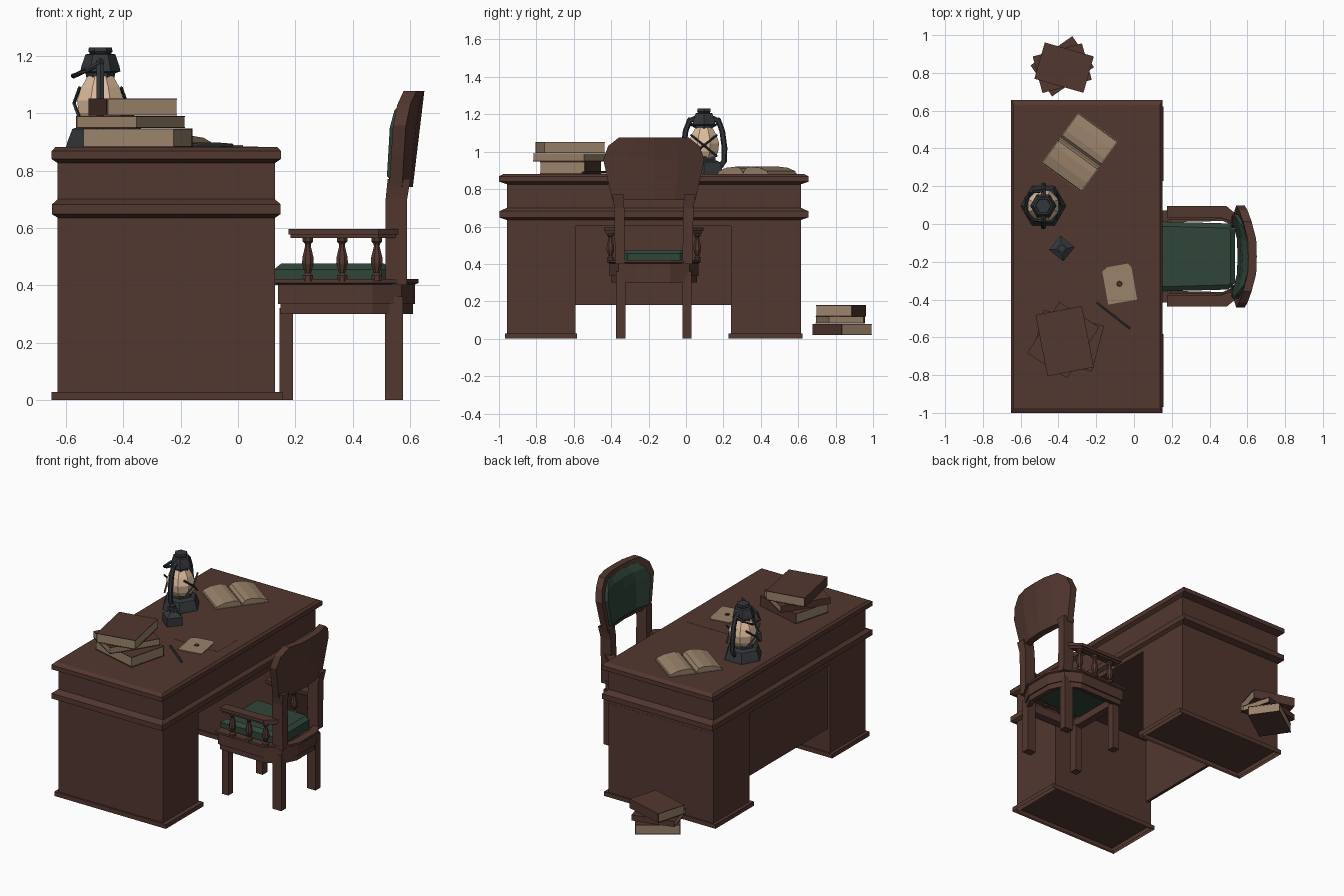
import bpy, math
from mathutils import Vector, Matrix

if "Cube" in bpy.data.objects:
    bpy.data.objects.remove(bpy.data.objects["Cube"])

def mat(name, r, g, b):
    m = bpy.data.materials.new(name)
    m.diffuse_color = (r, g, b, 1)
    m.use_nodes = True
    m.node_tree.nodes["Principled BSDF"].inputs["Base Color"].default_value = m.diffuse_color
    return m

WOOD = mat("dark wood", .085, .038, .029)
GREEN = mat("green leather", .030, .060, .042)
PAPER = mat("aged paper", .32, .225, .145)
GLASS = mat("lamp glass", .72, .50, .33)
IRON = mat("dark iron", .034, .038, .043)

def mesh(name, verts, faces, m):
    me = bpy.data.meshes.new(name)
    me.from_pydata([tuple(v) for v in verts], [], faces)
    me.materials.append(m)
    ob = bpy.data.objects.new(name, me)
    bpy.context.collection.objects.link(ob)
    return ob

def loft(name, rings, m, bottom=True, top=True, M=None):
    """Skin a stack of equal-length counter-clockwise rings."""
    n = len(rings[0])
    verts = [Vector(p) for r in rings for p in r]
    if M:
        verts = [M @ v for v in verts]
    faces = [(k*n+i, k*n+(i+1) % n, (k+1)*n+(i+1) % n, (k+1)*n+i)
             for k in range(len(rings)-1) for i in range(n)]
    if bottom:
        faces.append(tuple(reversed(range(n))))
    if top:
        faces.append(tuple(range(len(verts)-n, len(verts))))
    return mesh(name, verts, faces, m)

def rect(x0, x1, y0, y1, z):
    return [(x0, y0, z), (x1, y0, z), (x1, y1, z), (x0, y1, z)]

def box(name, x0, x1, y0, y1, z0, z1, m, M=None, bottom=True):
    return loft(name, [rect(x0, x1, y0, y1, z0), rect(x0, x1, y0, y1, z1)], m, bottom, True, M)

def turned(name, profile, n, loc, m, rot=0):
    rings = [[(r*math.cos(rot+2*math.pi*i/n), r*math.sin(rot+2*math.pi*i/n), z)
              for i in range(n)] for r, z in profile]
    return loft(name, rings, m, M=Matrix.Translation(loc))

def tube(name, path, r, m, n=6):
    P = [Vector(p) for p in path]
    rings = []
    for i, p in enumerate(P):
        t = (P[min(i+1, len(P)-1)] - P[max(i-1, 0)]).normalized()
        ref = Vector((1, 0, 0)) if abs(t.x) < .8 else Vector((0, 0, 1))
        u = ref.cross(t).normalized()
        v = t.cross(u)
        rings.append([p + r*(u*math.cos(2*math.pi*k/n) + v*math.sin(2*math.pi*k/n)) for k in range(n)])
    return loft(name, rings, m)

def place(x, y, z, deg):
    return Matrix.Translation((x, y, z)) @ Matrix.Rotation(math.radians(deg), 4, 'Z')

# ---- desk ----
CY = -.172
def desk_rect(z, e):
    return rect(-.25-.379-e, -.25+.379+e, CY-.786-2*e, CY+.786+2*e, z)
loft("desk_top", [desk_rect(z, e) for z, e in
     [(.604, 0), (.635, 0), (.648, .02), (.682, .02), (.70, 0), (.826, 0),
      (.84, .021), (.868, .021), (.882, .008)]], WOOD)
for side, y0, y1 in (("near", -.957, -.59), ("far", .24, .615)):
    box(side+"_pedestal", -.629, .129, y0, y1, 0, .61, WOOD, bottom=False)
    box(side+"_plinth", -.65, .157, y0-.012, y1+.008, 0, .028, WOOD, bottom=False)
box("modesty_panel", -.61, -.59, -.60, .25, .18, .61, WOOD)
box("writing_mat", -.25, .07, -.31, -.105, .88, .883, WOOD)

# ---- chair seat ----
def seat_ring(g, z):
    half = [(.14-g, -.232-g), (.47, -.238-g), (.57+g*.5, -.19-g*.7), (.618+g, -.09)]
    return [(x, CY+y, z) for x, y in half] + [(x, CY-y, z) for x, y in reversed(half)]
loft("seat_frame", [seat_ring(-.05, .31), seat_ring(-.008, .30), seat_ring(-.008, .335), seat_ring(0, .335),
     seat_ring(0, .403), seat_ring(.012, .408), seat_ring(.012, .422), seat_ring(-.04, .422)],
     WOOD, False, False)
def pad(g, z):
    return [(.125+g, CY-.185+g, z), (.50, CY-.175+g, z), (.535-g, CY-.14, z),
            (.535-g, CY+.14, z), (.50, CY+.175-g, z), (.125+g, CY+.185-g, z)]
loft("seat_cushion", [pad(.0, .40), pad(0, .455), pad(.025, .475)], GREEN)

# ---- chair back: bowed panel with padded front ----
def bow(z, w, front, back):
    f = [-1, -.5, 0, .5, 1]
    def pt(k, off):
        dy = k*w
        return (.61+.12*(z-.743)-.05*max(0, abs(dy)-.08)/.19-off, CY+dy, z)
    return [pt(k, front) for k in reversed(f)] + [pt(k, back) for k in f]
loft("chair_back", [bow(z, w, .045, 0) for z, w in
     [(.743, .222), (.85, .247), (.957, .27), (1.03, .245), (1.077, .185)]], WOOD)
loft("back_cushion", [bow(z, w, o, .03) for z, w, o in
     [(.755, .165, .046), (.78, .19, .066), (.95, .222, .068), (1.01, .195, .066), (1.052, .15, .046)]], GREEN)

# ---- chair legs, posts and arms ----
for s, side in ((-1, "right"), (1, "left")):
    def ybox(a, b):
        return sorted((CY+s*a, CY+s*b))
    box(side+"_front_leg", .145, .192, *ybox(.152, .202), 0, .32, WOOD)
    box(side+"_back_leg", .512, .575, *ybox(.152, .202), 0, .36, WOOD)
    loft(side+"_back_post", [rect(.515, .59, *ybox(.153, .207), .40),
         rect(.515, .59, *ybox(.158, .212), .70), rect(.522, .602, *ybox(.162, .222), .77)], WOOD)
    for g, z0, z1, part in ((.004, .576, .596, "arm_rail"), (-.004, .564, .576, "arm_trim")):
        outline = [(.18-g, .208-g), (.46, .208-g), (.55, .18-g), (.56, .205+g), (.49, .262+g), (.18-g, .262+g)]
        if s < 0:
            outline = [(x, -y) for x, y in reversed(outline)]
        loft(side+"_"+part, [[(x, CY+y, z) for x, y in outline] for z in (z0, z1)], WOOD)
    for i, x in enumerate((.244, .363, .484)):
        turned(f"{side}_baluster_{i+1}", [(.02, .415), (.02, .434), (.011, .442), (.022, .475), (.021, .497),
               (.011, .535), (.012, .545), (.02, .552), (.02, .57)], 8, (x, CY+s*.232, 0), WOOD, math.pi/8)

# ---- books ----
def book(name, x, y, z, deg, w, h, t):
    M = place(x, y, z, deg)
    box(name+"_pages", -w/2+.004, w/2-.002, -h/2+.002, h/2-.002, .003, t-.003, PAPER, M)
    box(name+"_lower_cover", -w/2, w/2, -h/2, h/2, 0, .004, WOOD, M)
    box(name+"_upper_cover", -w/2, w/2, -h/2, h/2, t-.004, t, WOOD, M)
    box(name+"_spine", -w/2, -w/2+.006, -h/2, h/2, .004, t-.004, WOOD, M)

book("desk_book_1", -.35, -.618, .882, -105, .25, .33, .065)
book("desk_book_2", -.375, -.615, .948, -32, .25, .32, .043)
book("desk_book_3", -.367, -.62, .992, 11, .25, .33, .06)
book("floor_book_1", -.38, .835, .02, 125, .20, .27, .06)
book("floor_book_2", -.38, .825, .082, -75, .20, .27, .037)
book("floor_book_3", -.37, .828, .12, -106, .20, .27, .06)

# ---- open book: two bulging page blocks on a thin cover ----
M = place(-.287, .38, .882, 54)
box("open_book_cover", -.166, .166, -.13, .13, 0, .004, PAPER, M)
for s, side in ((-1, "left"), (1, "right")):
    prof = [(.004, .004), (.163, .004), (.160, .014), (.11, .032), (.05, .038), (.018, .030), (.004, .010)]
    ends = [[(s*x, y, z) for x, z in prof] for y in ((.128, -.128) if s > 0 else (-.128, .128))]
    loft("open_book_"+side+"_pages", ends, PAPER, M=M)

# ---- letter, seal and pen ----
M = place(-.077, -.317, .884, 10)
pts = [(-.078, -.098), (.078, -.098), (.078, .075), (.062, .098), (-.05, .098), (-.078, .08)]
loft("letter", [[(x, y, z) for x, y in pts] for z in (0, .005)], PAPER, M=M)
turned("wax_seal", [(.016, .887), (.013, .894)], 8, (-.077, -.317, 0), WOOD)
tube("pen", [(-.197, -.415, .89), (-.17, -.437, .89), (-.06, -.523, .89), (-.02, -.554, .887)], .007, IRON)

# ---- ink bottle ----
turned("ink_bottle", [(.068, .882), (.068, .935), (.03, .955), (.026, .962), (.034, .966), (.034, .985),
       (.018, .99)], 4, (-.382, -.13, 0), IRON, .1)
turned("ink_stopper", [(.02, .96), (.02, 1.0)], 8, (-.382, -.13, 0), IRON)

# ---- lantern ----
LX, LY = -.48, .096
L = (LX, LY, 0)
turned("lantern_base", [(.12, .882), (.115, .90), (.098, .945), (.07, .955), (.07, .975)], 6, L, IRON)
turned("lantern_glass", [(.062, .965), (.082, 1.0), (.088, 1.045), (.072, 1.09), (.048, 1.13)], 8, L, GLASS, math.pi/8)
turned("lantern_cap", [(.048, 1.118), (.052, 1.14), (.07, 1.146), (.066, 1.165), (.052, 1.205),
       (.036, 1.208), (.042, 1.215), (.040, 1.23)], 6, L, IRON)
for s, side in ((-1, "right"), (1, "left")):
    tube(side+"_lantern_post", [(LX, LY+s*d, z) for d, z in
         [(.085, .92), (.108, .95), (.11, 1.02), (.098, 1.11), (.078, 1.165), (.04, 1.18)]], .015, IRON)
    for k in (-1, 1):
        tube(f"{side}_guard_wire_{k}", [(LX+s*.07, LY-k*.07, .975), (LX+s*.092, LY, 1.035),
             (LX+s*.072, LY+k*.07, 1.09)], .006, IRON, 4)
tube("lantern_handle", [(LX+x, LY+y, z) for x, y, z in
     [(0, -.08, 1.175), (-.05, -.075, 1.15), (-.092, -.04, 1.13), (-.095, .04, 1.13),
      (-.05, .075, 1.15), (0, .08, 1.175)]], .009, IRON)
